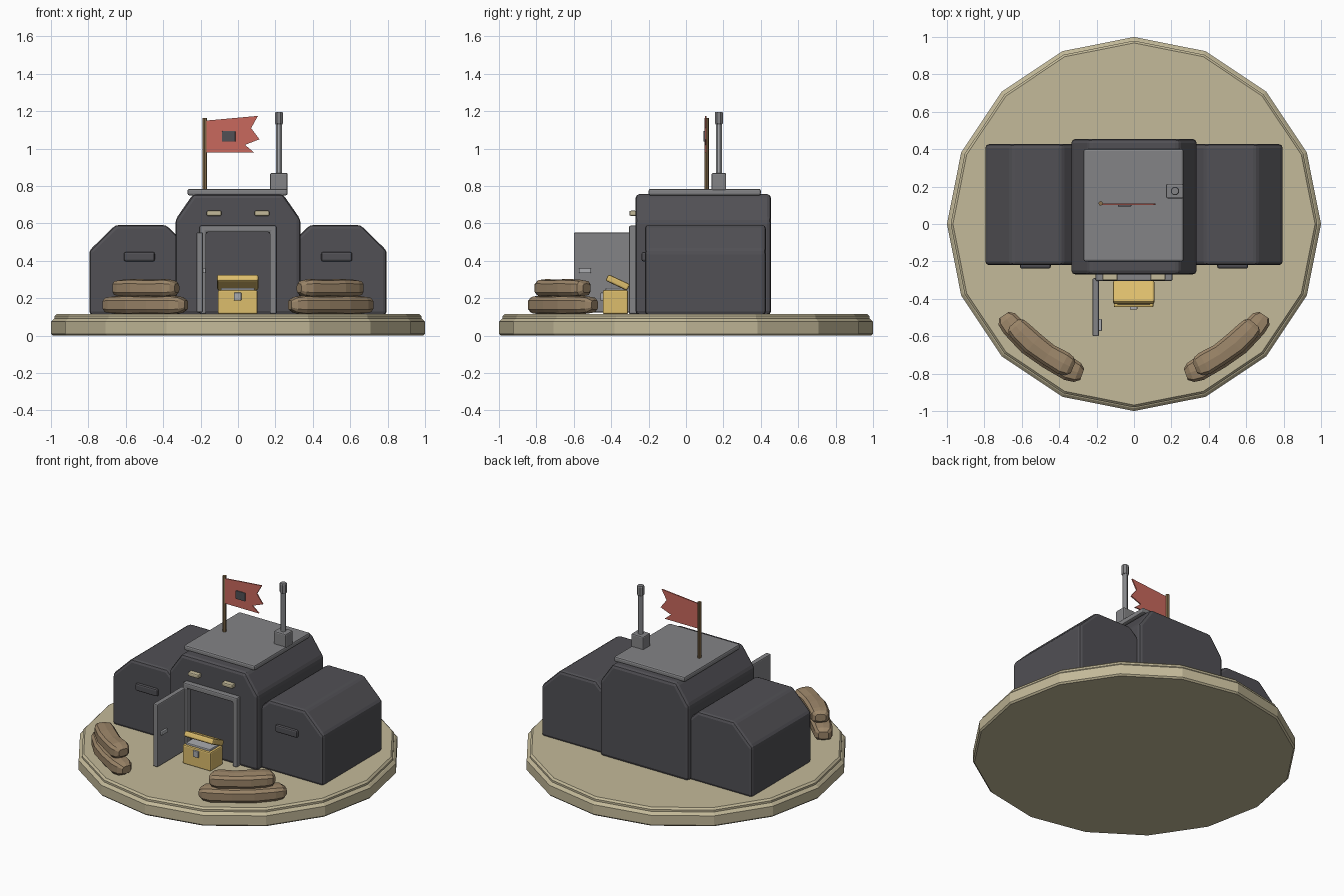
import bpy, bmesh, math
from mathutils import Vector, Matrix

if "Cube" in bpy.data.objects:
    bpy.data.objects.remove(bpy.data.objects["Cube"])


def material(name, rgb):
    m = bpy.data.materials.new(name)
    m.diffuse_color = (*rgb, 1)
    m.use_nodes = True
    m.node_tree.nodes["Principled BSDF"].inputs["Base Color"].default_value = m.diffuse_color
    return m


SAND = material("sand", (0.55, 0.49, 0.32))
CHARCOAL = material("charcoal", (0.082, 0.08, 0.09))
GREY = material("mid_grey", (0.23, 0.23, 0.24))
SILVER = material("light_grey", (0.40, 0.41, 0.43))
RED = material("faded_red", (0.58, 0.14, 0.11))
GOLD = material("gold", (0.72, 0.51, 0.15))
WOOD = material("wood", (0.26, 0.17, 0.08))
SACK = material("sackcloth", (0.33, 0.235, 0.14))


def finish(name, bm, mat, bevel=0, segments=2):
    bmesh.ops.recalc_face_normals(bm, faces=bm.faces[:])
    mesh = bpy.data.meshes.new(name)
    bm.to_mesh(mesh)
    bm.free()
    mesh.materials.append(mat)
    ob = bpy.data.objects.new(name, mesh)
    bpy.context.collection.objects.link(ob)
    if bevel:
        b = ob.modifiers.new("bevel", 'BEVEL')
        b.width, b.segments = bevel, segments
        b.limit_method, b.angle_limit = 'ANGLE', math.radians(30)
    return ob


def box(name, lo, hi, mat, bevel=0.0, segments=2):
    lo, hi = Vector(lo), Vector(hi)
    bm = bmesh.new()
    bmesh.ops.create_cube(bm, size=1)
    for v in bm.verts:
        v.co = Vector([(lo[i] + hi[i]) / 2 + v.co[i] * (hi[i] - lo[i]) for i in range(3)])
    return finish(name, bm, mat, bevel, segments)


def prism_y(name, outline, y0, y1, mat, bevel=0.0, segments=2):
    """Extrude an x-z outline along y."""
    bm = bmesh.new()
    front = bm.faces.new([bm.verts.new((x, y0, z)) for x, z in outline])
    ext = bmesh.ops.extrude_face_region(bm, geom=[front])['geom']
    for v in ext:
        if isinstance(v, bmesh.types.BMVert):
            v.co.y = y1
    return finish(name, bm, mat, bevel, segments)


def skin(bm, rings):
    """Bridge equal rings of points and cap both ends."""
    loops = [[bm.verts.new(p) for p in r] for r in rings]
    for a, b in zip(loops, loops[1:]):
        for i in range(len(a)):
            j = (i + 1) % len(a)
            bm.faces.new((a[i], a[j], b[j], b[i]))
    bm.faces.new(loops[0])
    bm.faces.new(loops[-1])


def lathe(name, profile, sides, centre, mat, phase=0.0):
    bm = bmesh.new()
    angles = [phase + math.tau * i / sides for i in range(sides)]
    skin(bm, [[(centre[0] + r * math.cos(a), centre[1] + r * math.sin(a), z) for a in angles]
              for r, z in profile])
    return finish(name, bm, mat)


# Round ground slab with a stepped rim
lathe("ground_slab", [(0.99, 0), (1, 0.01), (1, 0.075), (0.985, 0.09),
                      (0.98, 0.092), (0.98, 0.105), (0.968, 0.117)], 16, (0, 0), SAND)

# Central bunker with chamfered shoulders
prism_y("main_bunker", [(-0.335, 0.11), (0.335, 0.11), (0.335, 0.62), (0.24, 0.757),
                        (-0.24, 0.757), (-0.335, 0.62)], -0.27, 0.455, CHARCOAL, 0.022)
box("roof_plate", (-0.27, -0.2, 0.75), (0.265, 0.4, 0.785), GREY, 0.01)

# Side wings with vision slits
for s, side in ((-1, "left"), (1, "right")):
    outline = [(0.31, 0.11), (0.795, 0.11), (0.795, 0.455), (0.655, 0.592),
               (0.385, 0.592), (0.31, 0.52)]
    prism_y(side + "_wing", [(s * x, z) for x, z in outline], -0.22, 0.427, CHARCOAL, 0.02)
    xs = sorted((s * 0.445, s * 0.61))
    box(side + "_slit", (xs[0], -0.238, 0.397), (xs[1], -0.21, 0.447), CHARCOAL, 0.01)
    xs = sorted((s * 0.088, s * 0.168))
    box(side + "_lamp", (xs[0], -0.303, 0.64), (xs[1], -0.265, 0.668), SAND, 0.008)

# Doorway: one-piece frame, open door and handle
prism_y("door_frame", [(-0.205, 0.115), (-0.205, 0.588), (0.205, 0.588), (0.205, 0.115),
                       (0.17, 0.115), (0.17, 0.553), (-0.17, 0.553), (-0.17, 0.115)],
        -0.305, -0.26, GREY, 0.008)
box("door", (-0.222, -0.6, 0.125), (-0.187, -0.29, 0.552), GREY, 0.007)
box("door_handle", (-0.188, -0.572, 0.335), (-0.172, -0.508, 0.36), SILVER, 0.004)

# Supply chest with its lid ajar
box("chest_body", (-0.108, -0.445, 0.115), (0.105, -0.31, 0.243), GOLD, 0.008)
box("chest_contents", (-0.092, -0.43, 0.235), (0.089, -0.322, 0.256), SILVER, 0.005)
box("chest_latch", (-0.022, -0.458, 0.188), (0.018, -0.44, 0.23), SILVER, 0.004)
lid = box("chest_lid", (-0.112, -0.128, -0.002), (0.109, 0, 0.036), GOLD, 0.01)
lid.matrix_world = Matrix.Translation((0, -0.314, 0.242)) @ Matrix.Rotation(math.radians(-25), 4, 'X')


# Curved sandbags, stacked in pairs
def sandbag(name, a0, a1, radius, width, z0, z1, s):
    bm = bmesh.new()
    rings, zc = [], (z0 + z1) / 2
    for t, k in ((0, 0.5), (0.05, 0.85), (0.14, 1), (0.38, 0.93), (0.62, 1),
                 (0.86, 0.95), (0.95, 0.85), (1, 0.5)):
        a = math.radians(a0 + (a1 - a0) * t)
        ring = []
        for i in range(10):
            c, d = math.cos(math.tau * (i + 0.5) / 10), math.sin(math.tau * (i + 0.5) / 10)
            du = math.copysign(abs(c) ** 0.6, c) * width / 2 * k
            dz = math.copysign(abs(d) ** 0.6, d) * (z1 - z0) / 2 * k
            ring.append((s * (radius + du) * math.cos(a), (radius + du) * math.sin(a), zc + dz))
        rings.append(ring)
    skin(bm, rings)
    finish(name, bm, SACK)


for s, side in ((-1, "left"), (1, "right")):
    sandbag(side + "_lower_sandbag", -71, -35, 0.85, 0.13, 0.113, 0.215, s)
    sandbag(side + "_upper_sandbag", -67, -39.5, 0.835, 0.13, 0.205, 0.303, s)

# Flag with a ragged edge and a blank square patch
lathe("flag_pole", [(0.012, 0.78), (0.012, 1.165)], 8, (-0.178, 0.11), WOOD)
prism_y("flag", [(-0.17, 1.15), (0.107, 1.175), (0.07, 1.11), (0.115, 1.05), (0.037, 1.02),
                 (0.085, 0.98), (-0.17, 0.98)], 0.102, 0.11, RED)
box("flag_patch", (-0.086, 0.094, 1.037), (-0.014, 0.1025, 1.094), CHARCOAL, 0.003)

# Antenna mast on a small mount
box("antenna_mount", (0.172, 0.137, 0.775), (0.265, 0.215, 0.87), GREY, 0.008)
lathe("antenna_mast", [(0.017, 0.86), (0.017, 1.15)], 8, (0.219, 0.176), SILVER, math.pi / 8)
lathe("antenna_cap", [(0.019, 1.13), (0.024, 1.138), (0.024, 1.19), (0.02, 1.197)], 8,
      (0.219, 0.176), GREY, math.pi / 8)
